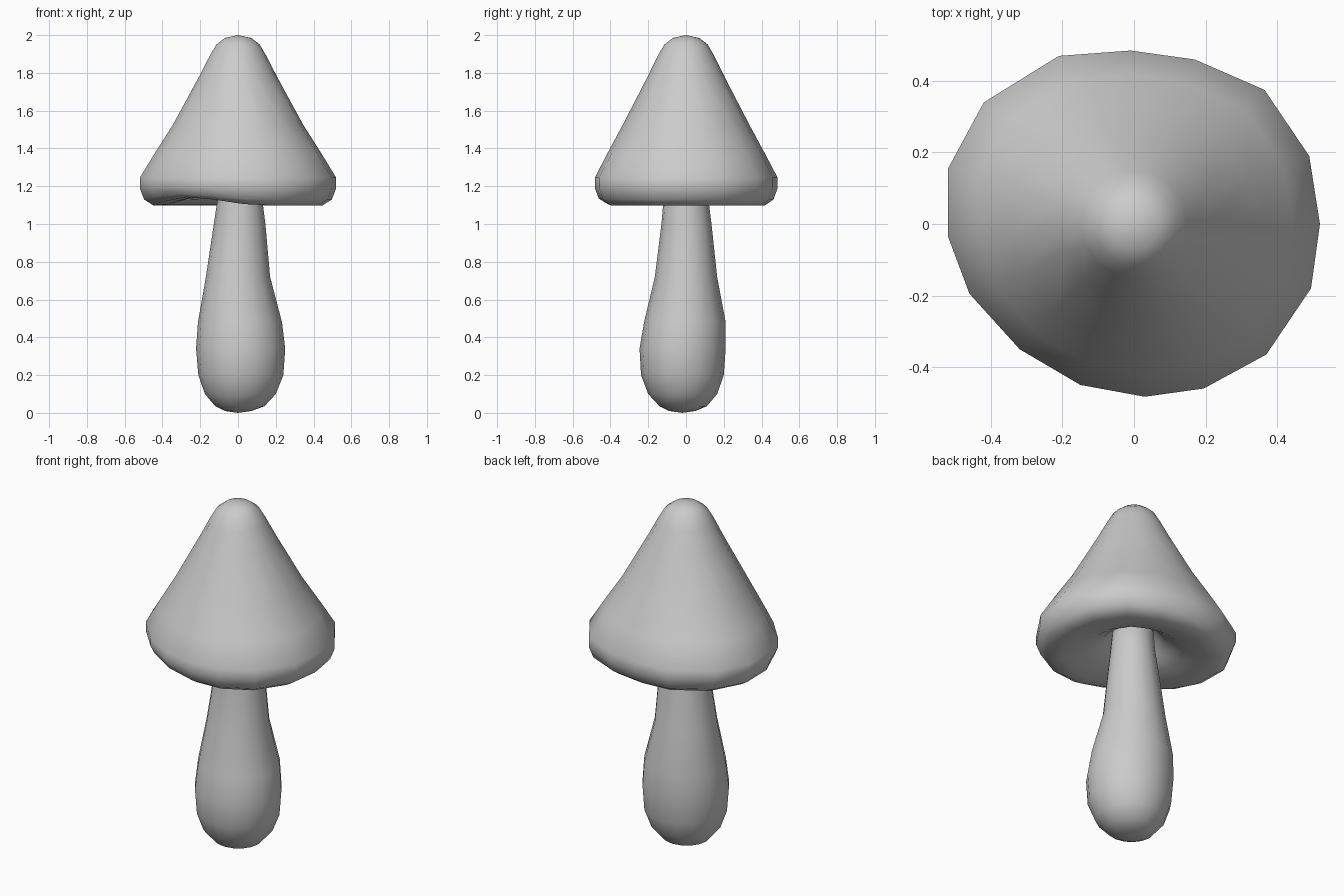
import bpy, bmesh, math

if "Cube" in bpy.data.objects:
    bpy.data.objects.remove(bpy.data.objects["Cube"])


def skin(name, rings, close_start=None, close_end=None):
    """Bridge closed rings of points into one smooth skin with optional poles."""
    bm = bmesh.new()
    loops = [[bm.verts.new(p) for p in ring] for ring in rings]
    n = len(loops[0])
    for a, b in zip(loops, loops[1:]):
        for i in range(n):
            j = (i + 1) % n
            bm.faces.new((a[i], a[j], b[j], b[i]))
    for pole, loop in ((close_start, loops[0]), (close_end, loops[-1])):
        if pole:
            v = bm.verts.new(pole)
            for i in range(n):
                bm.faces.new((loop[i], loop[(i + 1) % n], v))
    bmesh.ops.recalc_face_normals(bm, faces=bm.faces)
    for f in bm.faces:
        f.smooth = True
    mesh = bpy.data.meshes.new(name)
    bm.to_mesh(mesh)
    bm.free()
    obj = bpy.data.objects.new(name, mesh)
    bpy.context.collection.objects.link(obj)
    return obj


# Stem: z, left, right, front, back extents of each ring
stem_profile = [
    (0.01, -0.07, 0.07, -0.09, 0.05),
    (0.035, -0.12, 0.14, -0.14, 0.11),
    (0.10, -0.175, 0.20, -0.20, 0.165),
    (0.20, -0.21, 0.24, -0.238, 0.20),
    (0.34, -0.222, 0.25, -0.246, 0.21),
    (0.48, -0.212, 0.233, -0.222, 0.21),
    (0.72, -0.17, 0.17, -0.165, 0.165),
    (1.00, -0.128, 0.145, -0.13, 0.135),
    (1.12, -0.11, 0.13, -0.12, 0.12),
    (1.32, -0.10, 0.11, -0.10, 0.10),
]
stem_rings = []
for z, x0, x1, y0, y1 in stem_profile:
    stem_rings.append([
        ((x0 + x1) / 2 + (x1 - x0) / 2 * math.cos(t),
         (y0 + y1) / 2 + (y1 - y0) / 2 * math.sin(t), z)
        for t in (2 * math.pi * i / 16 for i in range(16))])
skin("stem", stem_rings, (0, -0.02, 0), (0, 0, 1.34))

# Cap: irregular rim outline, scaled along a bell profile
outline = [(0.52, 0), (0.49, 0.19), (0.365, 0.375), (0.17, 0.46),
           (-0.01, 0.485), (-0.21, 0.47), (-0.42, 0.34), (-0.52, 0.155),
           (-0.52, -0.035), (-0.46, -0.195), (-0.32, -0.35), (-0.15, -0.45),
           (0.03, -0.483), (0.195, -0.46), (0.37, -0.365), (0.495, -0.18)]
# radius, height, share of the outline's irregularity, share of rim wave
cap_profile = [
    (0.07, 1.985, 0, 0), (0.115, 1.95, 0, 0), (0.15, 1.89, 0, 0),
    (0.205, 1.78, 0.2, 0), (0.34, 1.525, 0.4, 0), (0.43, 1.37, 0.8, 0),
    (0.50, 1.245, 1, 0), (0.50, 1.19, 1, 0.2), (0.478, 1.13, 1, 0.6),
    (0.43, 1.098, 1, 1), (0.36, 1.10, 1, 1), (0.25, 1.13, 0.6, 0.5),
    (0.17, 1.18, 0, 0), (0.10, 1.27, 0, 0),
]
cap_rings = []
for r, z, warp, wave in cap_profile:
    ring = []
    for x, y in outline:
        d = math.hypot(x, y)
        s = r / d * (1 - warp) + r / 0.50 * warp
        a = math.atan2(y, x) - math.radians(232)
        lift = 0.045 * max(0, math.cos(a)) ** 6 * wave
        ring.append((x * s, y * s, z + lift))
    cap_rings.append(ring)
skin("cap", cap_rings, (0, 0, 2.0), (0, 0, 1.30))
